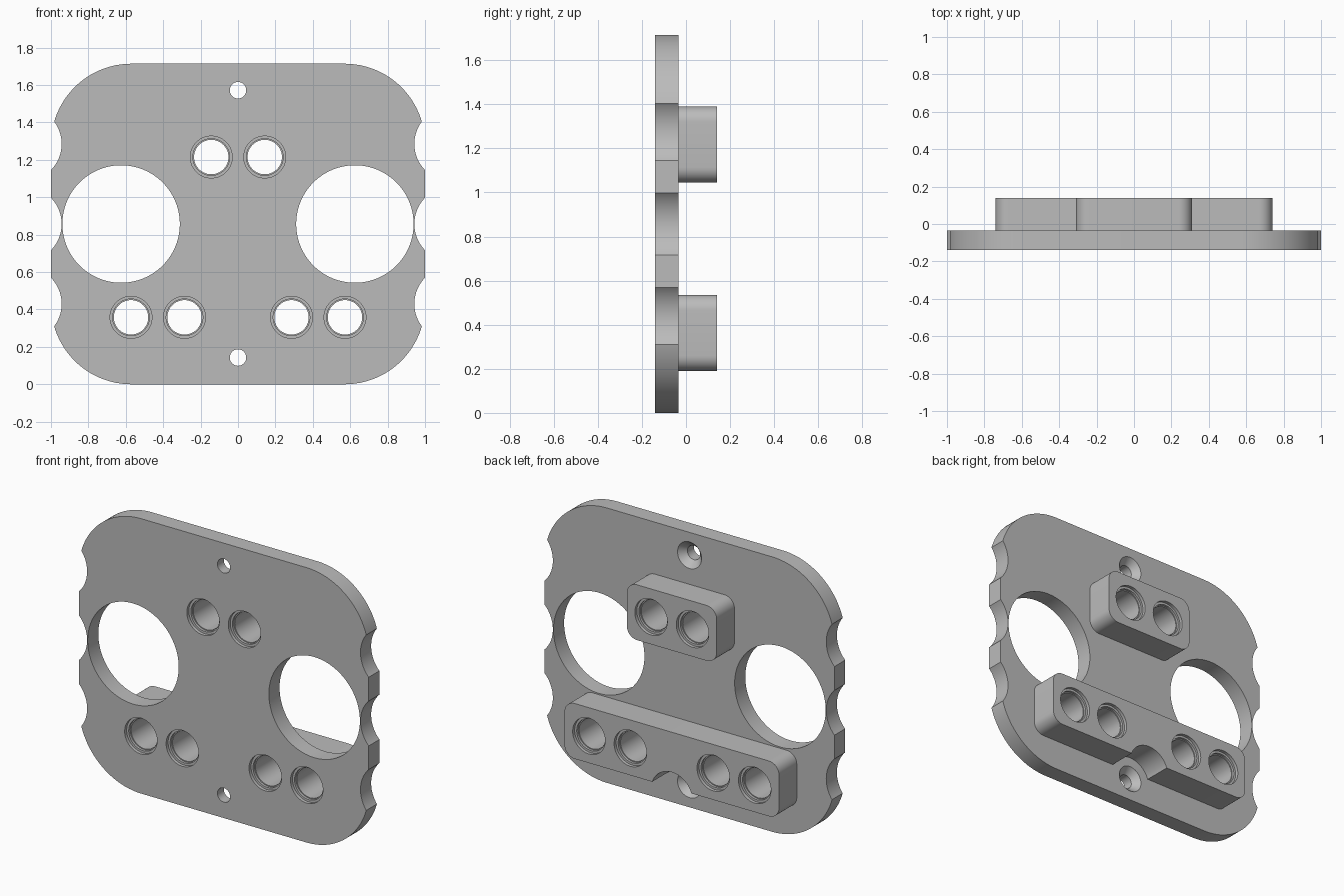
import bpy, bmesh
from math import sin, cos, pi

old = bpy.data.objects.get("Cube")
if old:
    bpy.data.objects.remove(old)

FRONT, JOIN, BACK = -0.14, -0.035, 0.14   # depth planes of plate and blocks

grey = bpy.data.materials.new("plain grey")
grey.use_nodes = True
colour = (0.5, 0.5, 0.5, 1)
grey.diffuse_color = colour
grey.node_tree.nodes["Principled BSDF"].inputs["Base Color"].default_value = colour


def make_object(name, bm):
    bmesh.ops.recalc_face_normals(bm, faces=bm.faces)
    mesh = bpy.data.meshes.new(name)
    bm.to_mesh(mesh)
    bm.free()
    mesh.materials.append(grey)
    obj = bpy.data.objects.new(name, mesh)
    bpy.context.collection.objects.link(obj)
    return obj


def rounded_slab(name, half_width, z0, z1, radius, y0, y1, steps):
    """Rounded rectangle in the xz plane, extruded along y."""
    bm = bmesh.new()
    cx, top, low = half_width - radius, z1 - radius, z0 + radius
    verts = []
    for k, (x, z) in enumerate([(cx, top), (-cx, top), (-cx, low), (cx, low)]):
        for i in range(steps + 1):
            a = (k + i / steps) * pi / 2
            verts.append(bm.verts.new((x + radius * cos(a), y0, z + radius * sin(a))))
    face = bm.faces.new(verts)
    out = bmesh.ops.extrude_face_region(bm, geom=[face])
    moved = [v for v in out["geom"] if isinstance(v, bmesh.types.BMVert)]
    bmesh.ops.translate(bm, verts=moved, vec=(0, y1 - y0, 0))
    return make_object(name, bm)


def add_turned(bm, x, z, profile, n=64):
    """Closed turned solid along y; profile is a list of (y, radius)."""
    rings = [[bm.verts.new((x + r * cos(2 * pi * i / n), y, z + r * sin(2 * pi * i / n)))
              for i in range(n)] for y, r in profile]
    for a, b in zip(rings, rings[1:]):
        for i in range(n):
            j = (i + 1) % n
            bm.faces.new((a[i], a[j], b[j], b[i]))
    bm.faces.new(rings[0])
    bm.faces.new(rings[-1])


def cut(obj, cutter):
    mod = obj.modifiers.new("holes", "BOOLEAN")
    mod.operation = "DIFFERENCE"
    mod.solver = "EXACT"
    mod.object = cutter


# Main plate and the two rear blocks
plate = rounded_slab("plate", 1.0, 0.0, 1.714, 0.43, FRONT, JOIN, 24)
upper_block = rounded_slab("upper_block", 0.31, 1.045, 1.39, 0.07, JOIN, BACK, 10)
lower_block = rounded_slab("lower_block", 0.74, 0.19, 0.535, 0.07, JOIN, BACK, 10)

# Stepped bores that pass through plate and blocks
bm = bmesh.new()
step = [(-0.3, 0.112), (FRONT + 0.02, 0.112), (FRONT + 0.02, 0.098),
        (FRONT + 0.035, 0.098), (FRONT + 0.035, 0.092)]
bore = step + [(-y, r) for y, r in reversed(step)]
for side in (-1, 1):
    for x, z in [(0.143, 1.215), (0.286, 0.358), (0.572, 0.358)]:
        add_turned(bm, side * x, z, bore)
bores = make_object("bore_cutter", bm)

# Large openings, edge scallops and countersunk screw holes in the plate
bm = bmesh.new()
for side in (-1, 1):
    add_turned(bm, side * 0.625, 0.857, [(-0.3, 0.314), (0.3, 0.314)], 96)
    for z in (0.43, 0.857, 1.285):
        add_turned(bm, side * 1.143, z, [(-0.3, 0.2), (0.3, 0.2)], 96)
for z in (0.143, 1.572):
    add_turned(bm, 0, z, [(-0.3, 0.044), (JOIN - 0.042, 0.044),
                          (JOIN, 0.083), (JOIN + 0.1, 0.083)], 48)
openings = make_object("opening_cutter", bm)

# Screw clearance under the lower block
bm = bmesh.new()
add_turned(bm, 0, 0.143, [(-0.3, 0.143), (0.3, 0.143)])
clearance = make_object("clearance_cutter", bm)

cutters = [bores, openings, clearance]
for obj in (plate, upper_block, lower_block):
    cut(obj, bores)
cut(plate, openings)
cut(lower_block, clearance)

# Apply the cuts, remove the cutters and smooth the round walls
bpy.context.view_layer.update()
graph = bpy.context.evaluated_depsgraph_get()
for obj in (plate, upper_block, lower_block):
    mesh = bpy.data.meshes.new_from_object(obj.evaluated_get(graph))
    obj.modifiers.clear()
    obj.data = mesh
    mesh.materials.clear()
    mesh.materials.append(grey)
for c in cutters:
    bpy.data.objects.remove(c)

bpy.ops.object.select_all(action="DESELECT")
for obj in (plate, upper_block, lower_block):
    obj.select_set(True)
bpy.context.view_layer.objects.active = plate
bpy.ops.object.shade_smooth_by_angle(angle=pi / 6)
